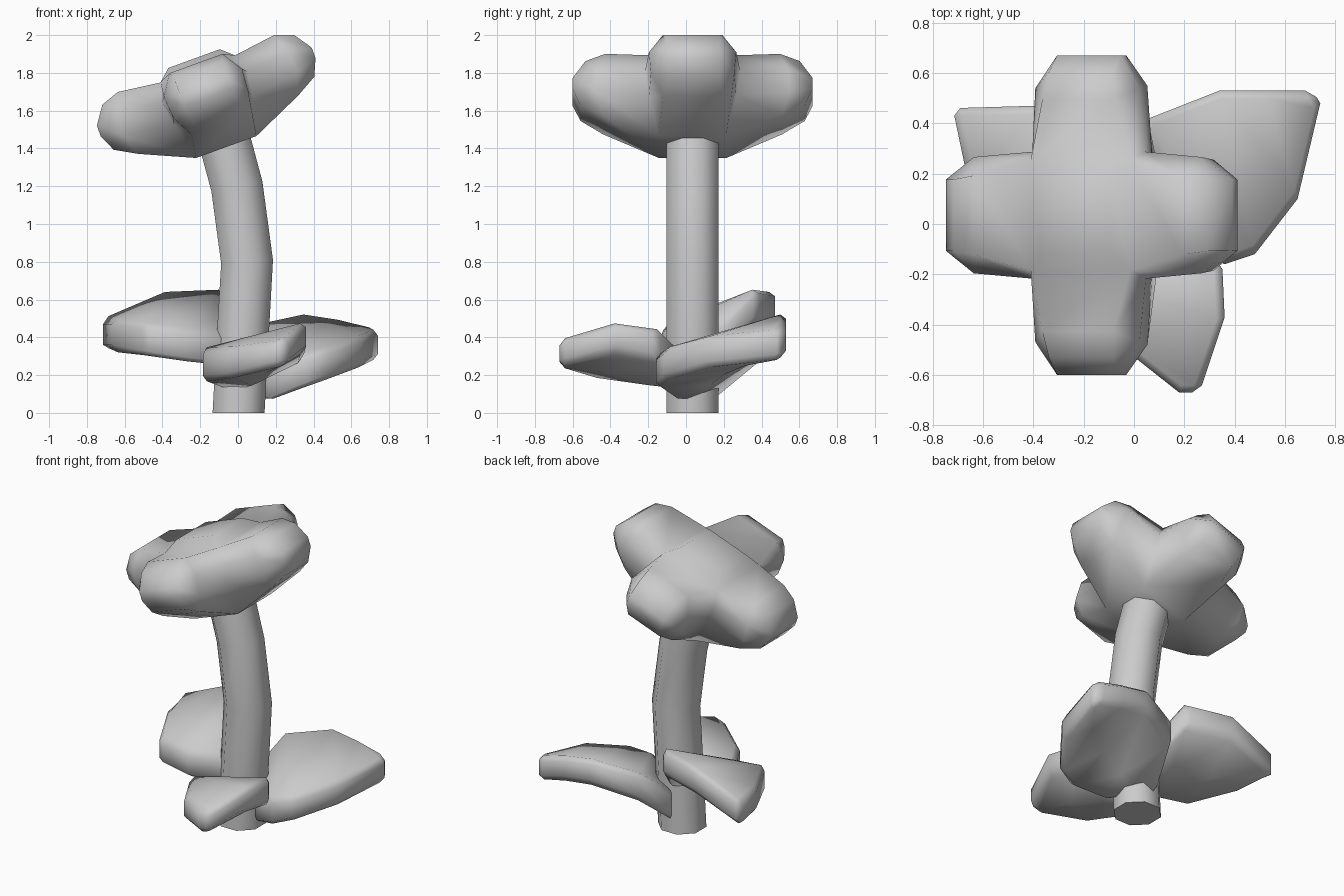
import bpy, bmesh
from math import radians, cos, sin, pi
from mathutils import Vector, Matrix

if "Cube" in bpy.data.objects:
    bpy.data.objects.remove(bpy.data.objects["Cube"])


def finish(bm, name, angle):
    bmesh.ops.remove_doubles(bm, verts=bm.verts, dist=0.001)
    bmesh.ops.recalc_face_normals(bm, faces=bm.faces)
    mesh = bpy.data.meshes.new(name)
    bm.to_mesh(mesh)
    bm.free()
    obj = bpy.data.objects.new(name, mesh)
    bpy.context.collection.objects.link(obj)
    mesh.shade_smooth()
    if angle < 180:
        mesh.set_sharp_from_angle(angle=radians(angle))
    return obj


def loft(bm, rings, caps=True):
    loops = [[bm.verts.new(p) for p in ring] for ring in rings]
    n = len(loops[0])
    for a, b in zip(loops, loops[1:]):
        for i in range(n):
            j = (i + 1) % n
            bm.faces.new((a[i], a[j], b[j], b[i]))
    if caps:
        bm.faces.new(loops[0][::-1])
        bm.faces.new(loops[-1])
    return loops


# stem: eight-sided tube following a bent path (x, z, tilt)
R = 0.1375 / cos(pi / 8)
path = [(0.003, 0, 0), (0.022, 0.35, 2), (0.048, 0.80, -4), (-0.006, 1.20, -11), (-0.10, 1.55, -16)]
bm = bmesh.new()
rings = []
for x, z, tilt in path:
    turn = Matrix.Rotation(radians(tilt), 3, 'Y')
    rings.append([Vector((x, 0.035, z)) + turn @ Vector((R * cos(a), R * sin(a), 0))
                  for a in [pi / 8 + k * pi / 4 for k in range(8)]])
loft(bm, rings)
finish(bm, "stem", 50)

# flower head: four petals lofted out of a shared core
# each station lists (reach, half width, height) from underside to top
stations = [
    [(.17, .17, -.21), (.22, .22, 0.0), (.24, .24, .13), (.21, .21, .23)],
    [(.45, .15, -.085), (.49, .21, .03), (.48, .22, .15), (.44, .15, .26)],
    [(.565, .12, -.02), (.605, .135, .07), (.605, .135, .13), (.54, .135, .225)],
]
bm = bmesh.new()
for k in range(4):
    spin = Matrix.Rotation(k * pi / 2, 3, 'Z')
    rings = []
    for st in stations:
        right = [spin @ Vector((r, w, z)) for r, w, z in st]
        left = [spin @ Vector((r, -w, z)) for r, w, z in st]
        rings.append(right + left[::-1])
    tip = loft(bm, rings, caps=False)[-1]
    for i in range(3):      # rounded petal tip as a strip
        bm.faces.new((tip[i], tip[i + 1], tip[6 - i], tip[7 - i]))


def square(s, z):
    return [Vector((x, y, z)) for x, y in ((s, s), (-s, s), (-s, -s), (s, -s))]


# flat underside and raised centre of the flower
bm.faces.new([bm.verts.new(p) for p in square(.17, -.21)])
crown = loft(bm, [square(.21, .23), square(.145, .288)], caps=False)
bm.faces.new(crown[-1])
head = finish(bm, "flower_head", 85)
head.data.transform(Matrix.Translation((-0.134, 0.035, 1.605))
                    @ Matrix.Rotation(radians(-20), 4, 'Y')
                    @ Matrix.Diagonal((1, 1.05, 1, 1)))


# leaves: thick blades with a full underside
# stations give both top edges from root to tip, then depth at edges and middle
def leaf(name, edges):
    bm = bmesh.new()
    down = Vector((0, 0, -1))
    rings = []
    for a, b, side, keel in edges:
        a, b = Vector(a), Vector(b)
        rings.append([a, b, b + down * side, a.lerp(b, .5) + down * keel, a + down * side])
    loft(bm, rings)
    obj = finish(bm, name, 180)
    bev = obj.modifiers.new("soft_edges", 'BEVEL')
    bev.width = 0.03
    bev.segments = 1
    bev.limit_method = 'ANGLE'
    bev.angle_limit = radians(50)


leaf("right_leaf", [
    ((-.03, .17, .27), (.17, -.05, .24), .19, .19),
    ((.06, .42, .47), (.36, -.16, .31), .18, .24),
    ((.34, .53, .53), (.48, -.12, .34), .165, .23),
    ((.52, .53, .50), (.65, .10, .40), .16, .20),
    ((.71, .53, .45), (.74, .48, .44), .16, .16)])

leaf("back_left_leaf", [
    ((-.02, .20, .49), (-.05, -.03, .42), .18, .18),
    ((-.09, .38, .665), (-.28, -.13, .44), .175, .23),
    ((-.38, .47, .65), (-.50, -.12, .47), .17, .22),
    ((-.72, .46, .50), (-.67, .22, .50), .17, .17)])

leaf("front_leaf", [
    ((-.10, -.06, .30), (.14, -.04, .34), .17, .19),
    ((-.20, -.22, .34), (.35, -.15, .45), .17, .25),
    ((-.06, -.48, .34), (.36, -.37, .485), .16, .20),
    ((.18, -.67, .38), (.26, -.67, .39), .14, .14)])
